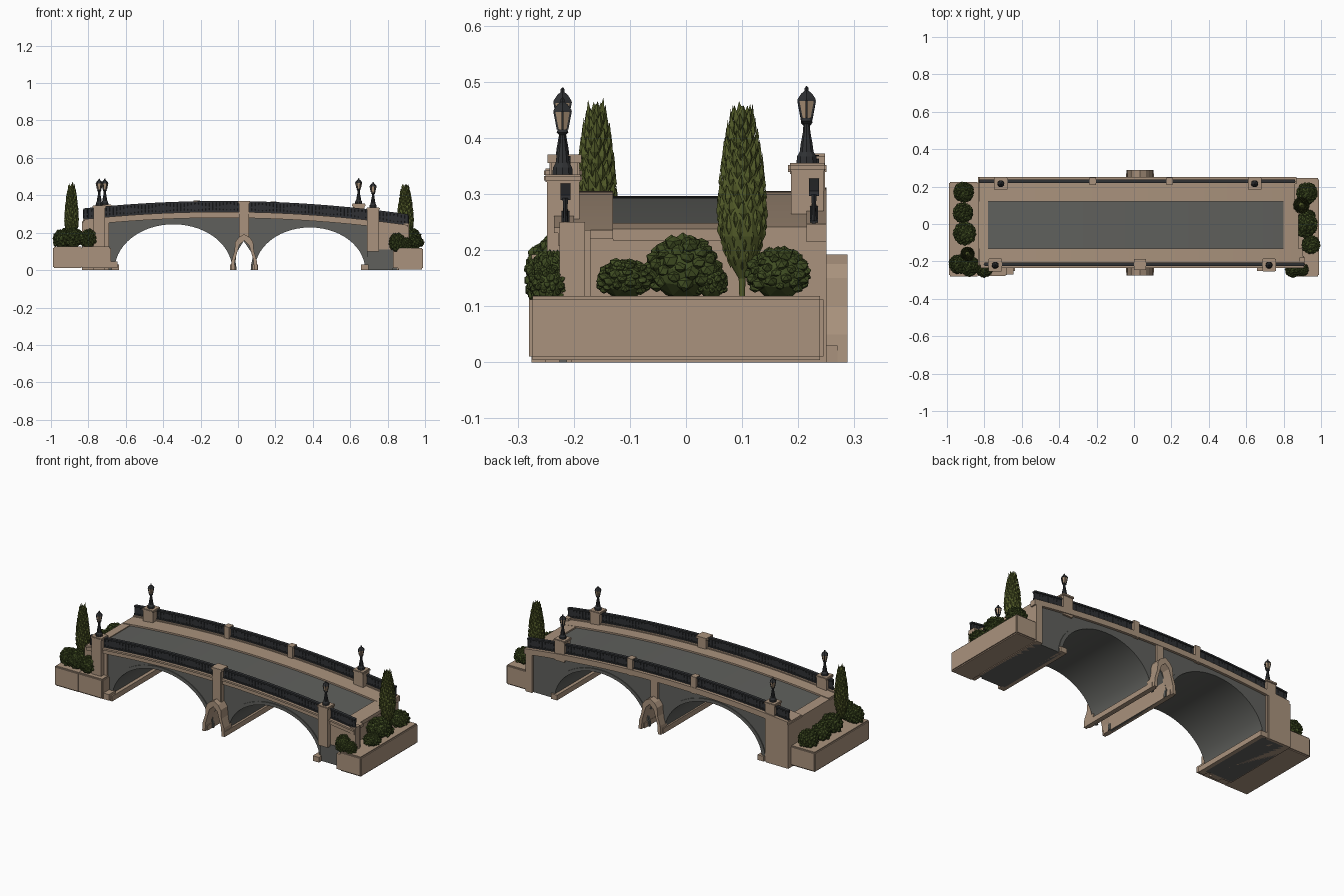
import bpy, bmesh, math, random
from mathutils import Vector, Matrix

if "Cube" in bpy.data.objects:
    bpy.data.objects.remove(bpy.data.objects["Cube"])
random.seed(4)


def mat(name, c):
    m = bpy.data.materials.new(name)
    m.diffuse_color = (*c, 1)
    m.use_nodes = True
    m.node_tree.nodes["Principled BSDF"].inputs["Base Color"].default_value = m.diffuse_color
    return m


STONE = mat("tan stone", (0.40, 0.29, 0.205))
GREY = mat("grey paving and spandrel", (0.115, 0.117, 0.108))
IRON = mat("dark iron", (0.028, 0.030, 0.033))
GLASS = mat("lantern glass", (0.44, 0.31, 0.20))
CYP = mat("cypress green", (0.085, 0.105, 0.022))
BUSH = mat("bush green", (0.05, 0.073, 0.016))


def finish(name, bm, mats, smooth=None):
    bmesh.ops.recalc_face_normals(bm, faces=bm.faces[:])
    me = bpy.data.meshes.new(name)
    bm.to_mesh(me)
    bm.free()
    ob = bpy.data.objects.new(name, me)
    bpy.context.collection.objects.link(ob)
    for m in mats:
        me.materials.append(m)
    if smooth:
        bpy.context.view_layer.objects.active = ob
        ob.select_set(True)
        bpy.ops.object.shade_smooth_by_angle(angle=math.radians(smooth))
        ob.select_set(False)
    return ob


def box(name, x, y, z, m, bevel=0.0):
    bm = bmesh.new()
    bmesh.ops.create_cube(bm, size=1)
    for v in bm.verts:
        v.co = Vector([(a[0] + a[1]) / 2 + c * (a[1] - a[0]) for a, c in zip((x, y, z), v.co)])
    if bevel:
        bmesh.ops.bevel(bm, geom=bm.edges[:], offset=bevel, segments=2, affect='EDGES')
    return finish(name, bm, [m])


def deck(x):
    return 0.305 - 0.072 * x * x - 0.012 * x


def strip(name, x0, x1, y0, y1, d0, d1, m, n=28):
    """Rectangular section following the curve of the deck."""
    bm = bmesh.new()
    rings = []
    for i in range(n + 1):
        x = x0 + (x1 - x0) * i / n
        rings.append([bm.verts.new((x, y, deck(x) + d)) for y, d in ((y0, d0), (y1, d0), (y1, d1), (y0, d1))])
    for a, b in zip(rings, rings[1:]):
        for k in range(4):
            bm.faces.new((a[k], a[(k + 1) % 4], b[(k + 1) % 4], b[k]))
    bm.faces.new(rings[0])
    bm.faces.new(rings[-1])
    return finish(name, bm, [m])


def extrude_y(name, pts, y0, y1, mats, rule=None, smooth=None):
    bm = bmesh.new()
    f = bm.faces.new([bm.verts.new((x, y0, z)) for x, z in pts])
    r = bmesh.ops.extrude_face_region(bm, geom=[f])
    bmesh.ops.translate(bm, vec=(0, y1 - y0, 0), verts=[v for v in r['geom'] if isinstance(v, bmesh.types.BMVert)])
    bmesh.ops.recalc_face_normals(bm, faces=bm.faces[:])
    if rule:
        for f in bm.faces:
            f.material_index = rule(f)
    return finish(name, bm, mats, smooth)


def lathe(bm, prof, n, at, mi=0):
    rings = []
    for r, z in prof:
        rings.append([bm.verts.new((at[0] + r * math.cos(2 * math.pi * k / n),
                                    at[1] + r * math.sin(2 * math.pi * k / n), at[2] + z)) for k in range(n)])
    for a, b in zip(rings, rings[1:]):
        for k in range(n):
            bm.faces.new((a[k], a[(k + 1) % n], b[(k + 1) % n], b[k])).material_index = mi
    for ring in (rings[0], rings[-1]):
        bm.faces.new(ring).material_index = mi


def arc(cx, a, h, n=28):
    return [(cx - a * math.cos(math.pi * i / n), h * math.sin(math.pi * i / n)) for i in range(n + 1)]


# Bridge body with two arches and a narrow slot through the pier
ARCHES = [(-0.345, 0.315, 0.245), (0.385, 0.295, 0.228)]
Y0, Y1, XL, XR = -0.213, 0.235, -0.83, 0.85
pts = [(XL, 0)] + arc(*ARCHES[0]) + [(-0.015, 0), (-0.01, 0.09), (0.03, 0.155), (0.075, 0.09), (0.082, 0)]
pts += arc(*ARCHES[1]) + [(XR, 0)]
pts += [(XR + (XL - XR) * i / 28, deck(XR + (XL - XR) * i / 28) - 0.015) for i in range(29)]


def body_rule(f):
    return 1 if abs(f.normal.x) > 0.99 or f.normal.z > 0.8 and f.calc_center_median().z > 0.23 else 0


extrude_y("bridge_body", pts, Y0, Y1, [GREY, STONE], body_rule, 25)

# Raised arch rings on both faces
for i, (cx, a, h) in enumerate(ARCHES):
    ring = arc(cx, a, h) + arc(cx, a + 0.022, h + 0.018)[::-1]
    for j, (ya, yb) in enumerate(((Y0 - 0.005, Y0 + 0.01), (Y1 - 0.01, Y1 + 0.005))):
        extrude_y(f"arch_ring_{i}_{j}", ring, ya, yb, [GREY], None, 25)

# Stone footings where the arches meet the ground
for i, x in enumerate((-0.655, 0.68)):
    box(f"arch_footing_{i}", (x - 0.022, x + 0.018), (-0.25, 0.25), (0, 0.03), STONE)

# Pier shells with pointed caps projecting front and back
half = [(0.072, 0), (0.068, 0.05), (0.052, 0.10), (0.048, 0.15), (0.030, 0.175), (0, 0.192)]
inner = [(0, 0.158), (0.025, 0.135), (0.036, 0.10), (0.05, 0.05), (0.053, 0)]
prof = half + inner
left = [(-x, z) for x, z in half[:-1]][::-1]
left_in = [(-x, z) for x, z in inner[1:]]
loop = half + left + left_in[::-1] + inner[:1] + inner[1:]
for j, (ya, yb) in enumerate(((-0.275, Y0 + 0.01), (Y1 - 0.01, 0.288))):
    extrude_y(f"pier_cap_{j}", [(0.033 + x, z) for x, z in loop], ya, yb, [STONE])
for j, x in enumerate((-0.032, 0.088)):
    box(f"pier_ledge_{j}", (x - 0.01, x + 0.018), (-0.26, 0.27), (0, 0.03), STONE)
for j, (ya, yb) in enumerate(((-0.243, -0.19), (0.21, 0.255))):
    if j == 0:
        box("pier_pilaster", (0.005, 0.06), (ya, yb), (0.17, 0.365), STONE, 0.003)
        box("pilaster_cap", (0.0, 0.065), (ya - 0.004, yb + 0.004), (0.355, 0.37), STONE)
    else:
        box("pier_pilaster_back", (0.01, 0.055), (0.22, 0.248), (0.17, 0.29), STONE)

# Deck: sidewalks, road, end slabs and cornices
strip("road", -0.78, 0.80, -0.13, 0.12, -0.02, -0.009, GREY)
strip("sidewalk_front", XL, 0.90, -0.22, -0.13, -0.016, 0, STONE)
strip("sidewalk_back", XL, 0.86, 0.12, 0.24, -0.016, 0, STONE)
strip("end_slab_left", -0.835, -0.78, -0.13, 0.12, -0.022, -0.004, STONE, 3)
strip("end_slab_right", 0.80, 0.88, -0.13, 0.13, -0.022, -0.001, STONE, 3)
strip("cornice_front", -0.82, 0.91, -0.228, -0.2, -0.026, 0.006, STONE)
strip("cornice_front_lip", -0.82, 0.91, -0.235, -0.2, -0.004, 0.006, STONE)
strip("cornice_back", XL, 0.87, 0.215, 0.25, -0.026, 0.006, STONE)

# Iron railings: panel, rails and repeated balusters
for nm, y, xa, xb in (("front", -0.215, -0.80, 0.91), ("back", 0.228, -0.825, 0.86)):
    strip(f"rail_panel_{nm}", xa, xb, y - 0.003, y + 0.003, 0.004, 0.058, IRON)
    strip(f"rail_top_{nm}", xa, xb, y - 0.009, y + 0.009, 0.055, 0.064, IRON)
    strip(f"rail_bottom_{nm}", xa, xb, y - 0.007, y + 0.007, 0.008, 0.015, IRON)
    bm = bmesh.new()
    n = 90
    for i in range(n + 1):
        x = xa + (xb - xa) * i / n
        lathe(bm, [(0.005, 0.01), (0.003, 0.03), (0.005, 0.058)], 4, (x, y, deck(x)))
    finish(f"balusters_{nm}", bm, [IRON])
for i, x in enumerate((-0.22, 0.19)):
    box(f"rail_post_{i}", (x - 0.017, x + 0.017), (0.208, 0.248), (deck(x) - 0.03, deck(x) + 0.068), STONE)

# Abutments and wing walls
box("abutment_left", (-0.835, -0.69), (-0.222, 0.25), (0, 0.255), STONE)
box("abutment_right", (0.82, 0.86), (-0.205, 0.25), (0, 0.228), STONE)
box("wing_wall_right", (0.75, 0.91), (-0.222, -0.17), (0.10, 0.236), STONE)
box("wing_base_right", (0.69, 0.83), (-0.225, -0.18), (0, 0.11), GREY)
box("wing_end_post", (0.885, 0.915), (-0.225, -0.18), (0.10, 0.25), STONE)

# Lamp pedestals with lanterns
for i, (x, y, top, zb, lh) in enumerate(((-0.742, -0.22, 0.345, 0, 0.145), (-0.712, 0.215, 0.35, 0, 0.14),
                                         (0.722, -0.22, 0.335, 0.10, 0.137), (0.645, 0.215, 0.355, 0.23, 0.137))):
    box(f"pedestal_{i}", (x - 0.031, x + 0.031), (y - 0.028, y + 0.03), (zb, top - 0.012), STONE)
    box(f"pedestal_cap_{i}", (x - 0.036, x + 0.036), (y - 0.033, y + 0.035), (top - 0.014, top), STONE, 0.003)
    bm = bmesh.new()
    s = lh / 0.137
    lathe(bm, [(r, z * s) for r, z in ((0.019, 0), (0.018, 0.012), (0.013, 0.02), (0.011, 0.035), (0.007, 0.055),
                                       (0.006, 0.07), (0.011, 0.075), (0.009, 0.08))], 10, (x, y, top))
    lathe(bm, [(0.010, 0.08 * s), (0.017, 0.112 * s)], 6, (x, y, top), 1)
    lathe(bm, [(r, z * s) for r, z in ((0.019, 0.111), (0.018, 0.115), (0.011, 0.124), (0.004, 0.129),
                                       (0.004, 0.134), (0.001, 0.137))], 6, (x, y, top))
    for k in range(6):
        c, d = math.cos(k * math.pi / 3), math.sin(k * math.pi / 3)
        r = bmesh.ops.create_cube(bm, size=0.0035)
        for v in r['verts']:
            up = v.co.z > 0
            q = 0.017 if up else 0.010
            v.co = Vector((x + q * c + v.co.x, y + q * d + v.co.y, top + (0.112 if up else 0.08) * s))
    finish(f"lamp_{i}", bm, [IRON, GLASS])

# Planters wrapping both ends
box("planter_left", (-0.99, -0.83), (-0.28, 0.225), (0.01, 0.125), STONE, 0.006)
box("planter_left_front", (-0.84, -0.68), (-0.278, -0.21), (0.01, 0.125), STONE, 0.006)
box("planter_left_step", (-0.70, -0.645), (-0.27, -0.21), (0.01, 0.045), STONE)
box("planter_right", (0.85, 0.99), (-0.28, 0.245), (0.004, 0.118), STONE, 0.006)
box("planter_right_front", (0.83, 0.86), (-0.278, -0.21), (0.01, 0.10), STONE)


# Bushes: a core with small leaf clumps spread over it
def bush(i, x, y, z, r, h):
    bm = bmesh.new()
    bmesh.ops.create_icosphere(bm, subdivisions=2, radius=0.88)
    n = 60
    for k in range(n):
        u = 1 - 1.6 * (k + 0.5) / n
        t = k * 2.39996
        w = math.sqrt(1 - u * u)
        m = Matrix.Translation((0.85 * w * math.cos(t), 0.85 * w * math.sin(t), 0.85 * u))
        res = bmesh.ops.create_icosphere(bm, subdivisions=1, radius=random.uniform(0.15, 0.24), matrix=m)
        for v in res['verts']:
            v.co += Vector([random.uniform(-0.03, 0.03) for _ in range(3)])
    for v in bm.verts:
        v.co = Vector((x + v.co.x * r, y + v.co.y * r, max(z - 0.005, z + h * (0.45 + 0.55 * v.co.z))))
    finish(f"bush_{i}", bm, [BUSH])


BUSHES = [(-0.91, 0.17, 0.12, 0.056, 0.10), (-0.915, 0.06, 0.12, 0.055, 0.10), (-0.905, -0.05, 0.12, 0.062, 0.11),
          (-0.94, -0.215, 0.12, 0.052, 0.10), (-0.88, -0.225, 0.12, 0.055, 0.11), (-0.80, -0.24, 0.12, 0.046, 0.10),
          (0.925, 0.165, 0.115, 0.058, 0.092), (0.915, -0.005, 0.115, 0.068, 0.112), (0.94, 0.045, 0.115, 0.03, 0.06),
          (0.945, -0.11, 0.115, 0.05, 0.07), (0.85, -0.242, 0.10, 0.045, 0.10), (0.90, -0.245, 0.105, 0.035, 0.07)]
for i, b in enumerate(BUSHES):
    bush(i, *b)

# Cypress trees: tapered core covered with upward pointing leaf sprays
for i, (x, y, zb, h, w) in enumerate(((-0.89, -0.16, 0.12, 0.34, 0.037), (0.895, 0.10, 0.115, 0.342, 0.044))):
    shape = [(0.12, 0), (0.15, 0.1), (0.65, 0.2), (0.95, 0.32), (1, 0.42), (0.88, 0.6), (0.62, 0.8), (0.3, 0.94), (0.03, 1)]
    bm = bmesh.new()
    lathe(bm, [(w * 0.95 * r, h * t) for r, t in shape], 14, (x, y, zb))
    for k in range(170):
        t = 0.16 + 0.78 * k / 170
        j = next(j for j in range(8) if shape[j + 1][1] >= t)
        (ra, ta), (rb, tb) = shape[j], shape[j + 1]
        r = w * (ra + (rb - ra) * (t - ta) / (tb - ta))
        c, s = math.cos(k * 2.39996), math.sin(k * 2.39996)
        out, side = Vector((c, s, 0)), Vector((-s, c, 0))
        p = Vector((x, y, zb + h * t)) + out * r * 0.9
        g = random.uniform(0.8, 1.2)
        q = [bm.verts.new(v) for v in (p - Vector((0, 0, 0.006)), p + side * 0.007 * g + Vector((0, 0, 0.01)),
                                       p + out * 0.004 + Vector((0, 0, 0.03 * g)), p - side * 0.007 * g + Vector((0, 0, 0.01)),
                                       p + out * 0.007 + Vector((0, 0, 0.008)))]
        for e in range(4):
            bm.faces.new((q[e], q[(e + 1) % 4], q[4]))
        bm.faces.new(q[:4])
    finish(f"cypress_{i}", bm, [CYP])
